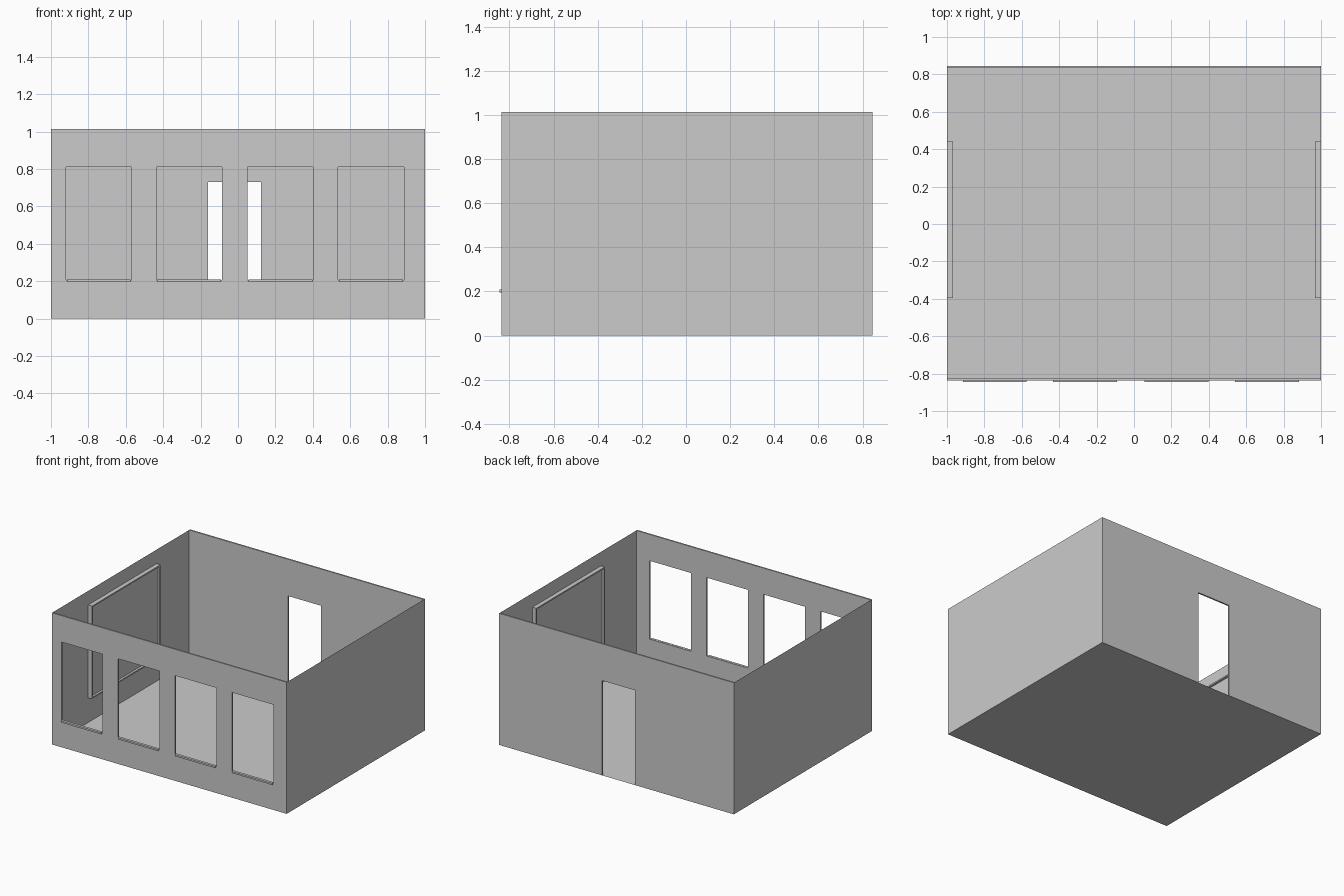
import bpy
import bmesh
from mathutils import Vector

if "Cube" in bpy.data.objects:
    bpy.data.objects.remove(bpy.data.objects["Cube"])


def finish(name, bm):
    bmesh.ops.recalc_face_normals(bm, faces=bm.faces[:])
    mesh = bpy.data.meshes.new(name)
    bm.to_mesh(mesh)
    bm.free()
    ob = bpy.data.objects.new(name, mesh)
    bpy.context.collection.objects.link(ob)
    return ob


def box_bm(lo, hi):
    bm = bmesh.new()
    bmesh.ops.create_cube(bm, size=1)
    for v in bm.verts:
        v.co = Vector([(a + b) / 2 + c * (b - a) for a, b, c in zip(lo, hi, v.co)])
    return bm


def quad(name, corners):
    bm = bmesh.new()
    bm.faces.new([bm.verts.new(c) for c in corners])
    mesh = bpy.data.meshes.new(name)
    bm.to_mesh(mesh)
    bm.free()
    bpy.context.collection.objects.link(bpy.data.objects.new(name, mesh))


def wall(name, y0, y1, openings):
    """Wall slab pierced by (x0, x1, z0, z1) openings; its underside is left to the floor."""
    xs = sorted({-1.0, 1.0, *[o[0] for o in openings], *[o[1] for o in openings]})
    zs = sorted({0.0, H, *[o[2] for o in openings], *[o[3] for o in openings]})
    bm = bmesh.new()
    for xa, xb in zip(xs, xs[1:]):
        for za, zb in zip(zs, zs[1:]):
            cx, cz = (xa + xb) / 2, (za + zb) / 2
            if any(o[0] < cx < o[1] and o[2] < cz < o[3] for o in openings):
                continue
            bm.faces.new([bm.verts.new((x, y0, z)) for x, z in
                          ((xa, za), (xb, za), (xb, zb), (xa, zb))])
    bmesh.ops.remove_doubles(bm, verts=bm.verts[:], dist=1e-5)
    ext = bmesh.ops.extrude_face_region(bm, geom=bm.faces[:], use_keep_orig=True)
    moved = [g for g in ext["geom"] if isinstance(g, bmesh.types.BMVert)]
    bmesh.ops.translate(bm, verts=moved, vec=(0, y1 - y0, 0))
    bmesh.ops.recalc_face_normals(bm, faces=bm.faces[:])
    # Merge the flat cells back into clean faces
    bmesh.ops.dissolve_limit(bm, angle_limit=0.01, verts=bm.verts[:], edges=bm.edges[:])
    under = [f for f in bm.faces if all(v.co.z < 1e-4 for v in f.verts)]
    bmesh.ops.delete(bm, geom=under, context="FACES")
    return finish(name, bm)


H = 1.013
FRONT, BACK = (-0.836, -0.824), (0.834, 0.846)

# Floor
quad("floor", [(-1, FRONT[0], 0), (1, FRONT[0], 0), (1, BACK[1], 0), (-1, BACK[1], 0)])

# Front wall with four windows, back wall with a doorway
windows = [(-0.92, -0.57), (-0.437, -0.085), (0.05, 0.402), (0.535, 0.888)]
wall("front_wall", *FRONT, [(a, b, 0.207, 0.81) for a, b in windows])
wall("back_wall", *BACK, [(-0.16, 0.122, 0.0, 0.73)])

# Window sills
for i, (a, b) in enumerate(windows):
    finish(f"window_sill_{i + 1}", box_bm((a + 0.005, -0.846, 0.195), (b - 0.005, -0.83, 0.208)))

# Thin side walls, each carrying a framed board
for side, s in (("left", -1), ("right", 1)):
    quad(f"{side}_wall", [(s, FRONT[1], 0), (s, BACK[0], 0), (s, BACK[0], H), (s, FRONT[1], H)])
    bm = box_bm((min(s, s * 0.968), -0.395, 0.19), (max(s, s * 0.968), 0.44, 0.905))
    inner = [f for f in bm.faces if abs(f.calc_center_median().x - s * 0.968) < 1e-4]
    bmesh.ops.inset_region(bm, faces=inner, thickness=0.015)
    bmesh.ops.inset_region(bm, faces=inner, thickness=0.002)
    bmesh.ops.translate(bm, verts=inner[0].verts[:], vec=(s * 0.015, 0, 0))
    finish(f"{side}_board", bm)
